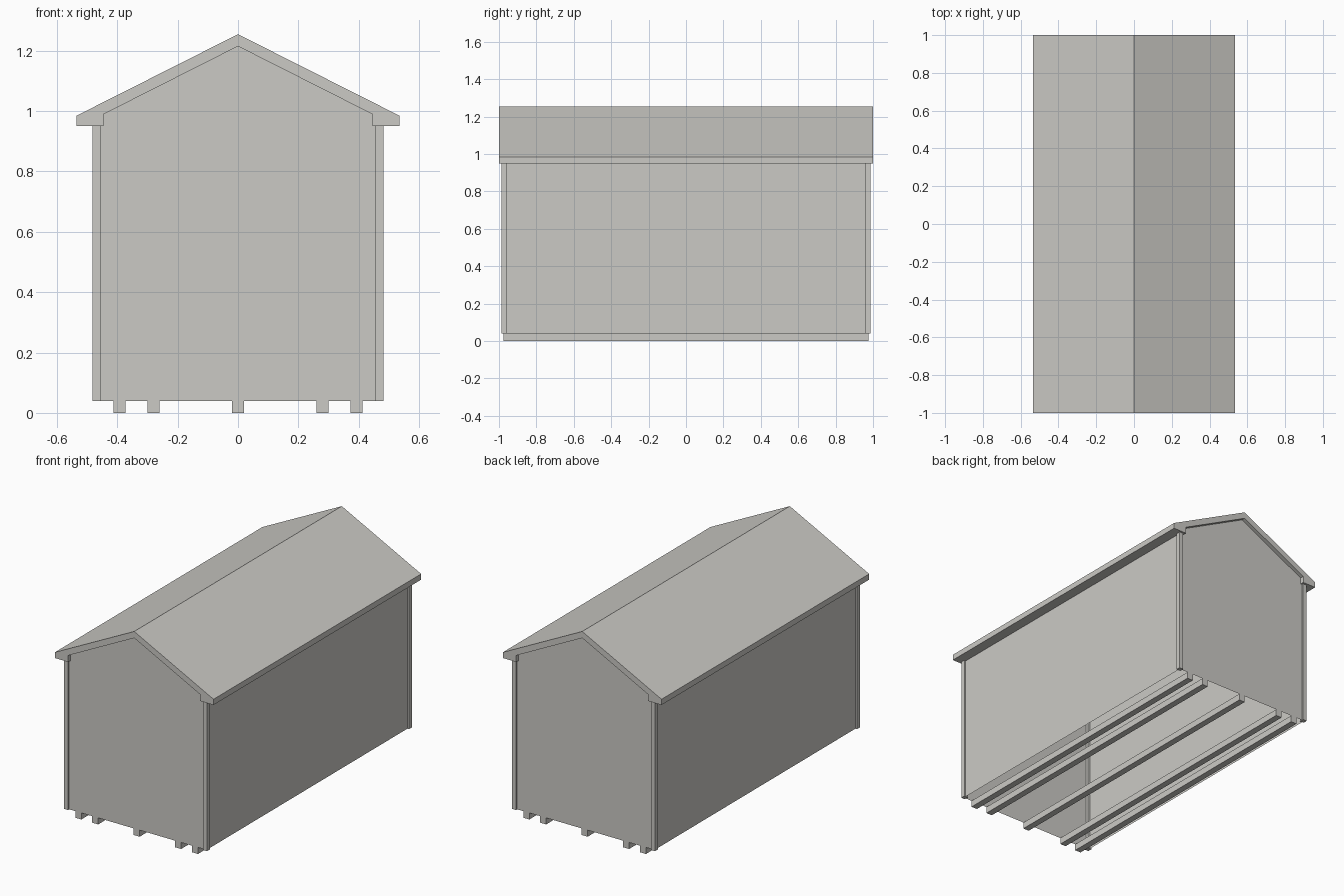
import bpy, bmesh

if "Cube" in bpy.data.objects:
    bpy.data.objects.remove(bpy.data.objects["Cube"])

mat = bpy.data.materials.new("warm grey")
mat.diffuse_color = (0.60, 0.59, 0.56, 1)
mat.use_nodes = True
mat.node_tree.nodes["Principled BSDF"].inputs["Base Color"].default_value = mat.diffuse_color


def finish(name, bm):
    me = bpy.data.meshes.new(name)
    bm.to_mesh(me)
    bm.free()
    me.materials.append(mat)
    ob = bpy.data.objects.new(name, me)
    bpy.context.collection.objects.link(ob)
    return ob


def prism(name, profile, y):
    """Closed solid: an XZ profile swept from -y to y."""
    bm = bmesh.new()
    face = bm.faces.new([bm.verts.new((x, -y, z)) for x, z in profile])
    new = bmesh.ops.extrude_face_region(bm, geom=[face])["geom"]
    bmesh.ops.translate(bm, vec=(0, 2 * y, 0),
                        verts=[v for v in new if isinstance(v, bmesh.types.BMVert)])
    bmesh.ops.recalc_face_normals(bm, faces=bm.faces)
    return finish(name, bm)


def box(name, x0, x1, y0, y1, z0, z1):
    ob = prism(name, [(x0, z0), (x1, z0), (x1, z1), (x0, z1)], (y1 - y0) / 2)
    ob.location.y = (y0 + y1) / 2
    return ob


def mirrored(half):
    """Mirror a half profile that ends on x = 0."""
    return half + [(-x, z) for x, z in reversed(half[:-1])]


# Gabled roof with dropped eaves
outer = mirrored([(0.535, 0.95), (0.535, 0.985), (0, 1.255)])
inner = mirrored([(0.445, 0.95), (0.445, 0.99), (0, 1.215)])
prism("roof", outer + inner[::-1], 1.0)

# Thin walls, open underneath: gable sheets and side sheets
gable = mirrored([(0.471, 0.04), (0.471, 0.95), (0.445, 0.95), (0.445, 0.99), (0, 1.215)])
walls = prism("walls", gable, 0.976)
bm = bmesh.new()
bm.from_mesh(walls.data)
bm.normal_update()
extra = [f for f in bm.faces if abs(f.normal.y) < 0.5
         and (abs(f.normal.x) < 0.9 or f.calc_center_median().z > 0.9)]
bmesh.ops.delete(bm, geom=extra, context='FACES')
bm.to_mesh(walls.data)
bm.free()

# Corner posts
for sx, side in ((-1, "left"), (1, "right")):
    for sy, end in ((-1, "front"), (1, "back")):
        xs = sorted((sx * 0.455, sx * 0.482))
        ys = sorted((sy * 0.96, sy * 0.987))
        box(f"{end}_{side}_corner_post", *xs, *ys, 0.04, 0.95)

# Floor skids
for i, x in enumerate((-0.393, -0.28, 0, 0.28, 0.393)):
    box(f"skid_{i + 1}", x - 0.02, x + 0.02, -0.976, 0.976, 0, 0.04)
